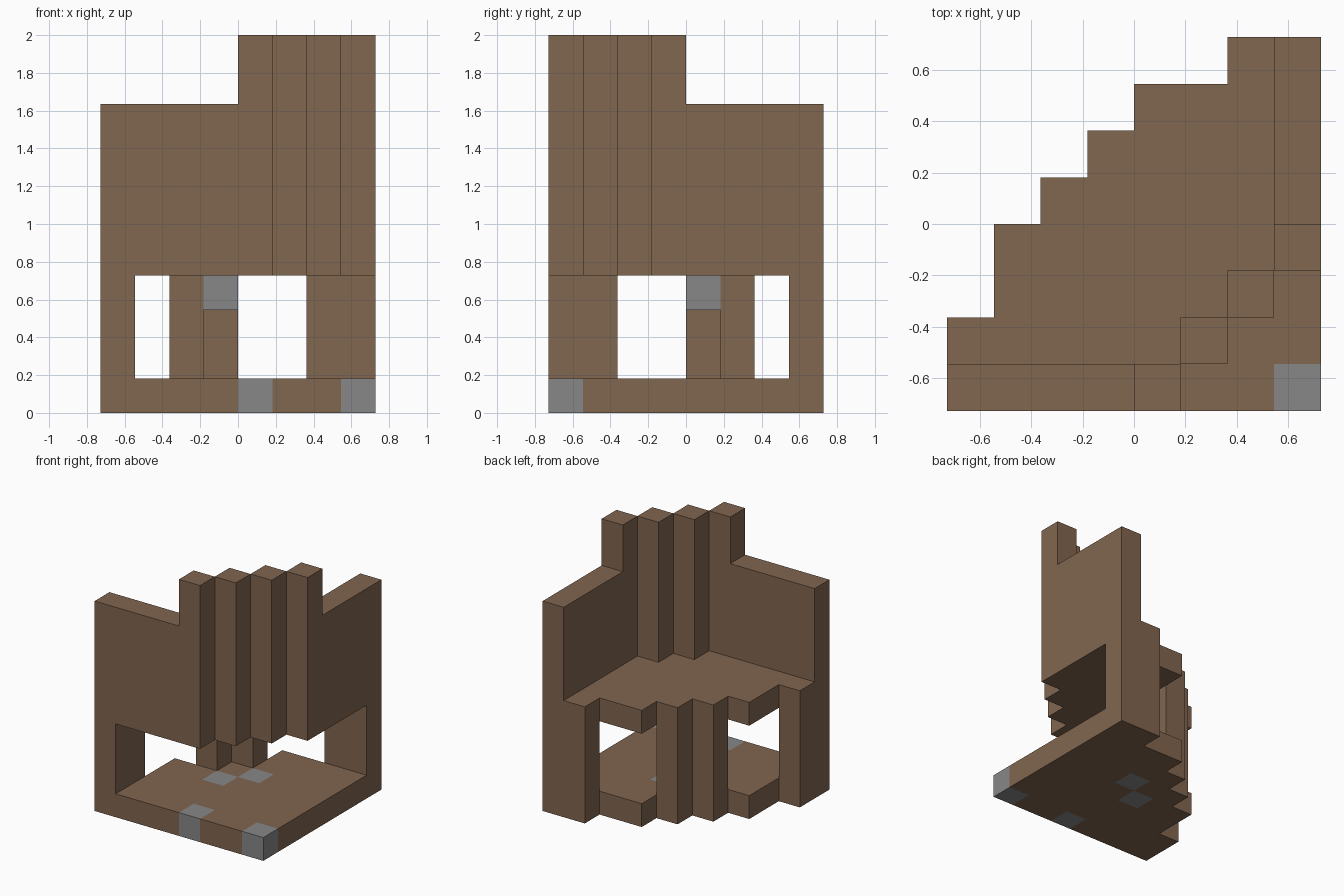
import bpy, bmesh
from math import floor
from mathutils import Matrix, Vector

old = bpy.data.objects.get("Cube")
if old:
    bpy.data.objects.remove(old, do_unlink=True)

U = 2 / 11   # edge of one block
N = 8        # blocks along each side


def material(name, rgb):
    m = bpy.data.materials.new(name)
    m.use_nodes = True
    color = (*rgb, 1)
    m.diffuse_color = color
    m.node_tree.nodes["Principled BSDF"].inputs["Base Color"].default_value = color
    return m


WOOD = material("brown_wood", (0.22, 0.132, 0.08))
STONE = material("grey_stone", (0.245, 0.245, 0.245))


def slab(name, cells, low, high, stone=()):
    """Extrude a plan of grid cells from one block level to another."""
    bm = bmesh.new()
    corners = {}

    def corner(i, j):
        if (i, j) not in corners:
            corners[i, j] = bm.verts.new((i, j, low))
        return corners[i, j]

    for i, j in cells:
        bm.faces.new([corner(i, j), corner(i + 1, j),
                      corner(i + 1, j + 1), corner(i, j + 1)])
    ext = bmesh.ops.extrude_face_region(bm, geom=bm.faces[:], use_keep_orig=True)
    top = [g for g in ext["geom"] if isinstance(g, bmesh.types.BMVert)]
    bmesh.ops.translate(bm, verts=top, vec=(0, 0, high - low))
    bmesh.ops.recalc_face_normals(bm, faces=bm.faces[:])
    bm.normal_update()

    # Each face takes the material of the cell just behind it
    for f in bm.faces:
        p = f.calc_center_median() - f.normal * 0.5
        f.material_index = int((floor(p.x), floor(p.y)) in stone)

    bm.transform(Matrix.Scale(U, 4) @ Matrix.Translation(Vector((-N / 2, -N / 2, 0))))
    mesh = bpy.data.meshes.new(name)
    bm.to_mesh(mesh)
    bm.free()
    mesh.materials.append(WOOD)
    mesh.materials.append(STONE)
    obj = bpy.data.objects.new(name, mesh)
    bpy.context.collection.objects.link(obj)
    return obj


# Stepped plan: first filled column of each row, front to back
starts = [0, 0, 1, 1, 2, 3, 4, 6]
plan = [(i, j) for j, s in enumerate(starts) for i in range(s, N)]

# Base with stone inlays
slab("base", plan, 0, 1, stone={(4, 0), (7, 0), (3, 3), (4, 4)})

# Raised floor behind the walls
slab("raised_floor", [(i, j) for i, j in plan if i - j < 4 and j > 0 and i < 7], 4, 5)

# Low walls on the front and the left side
slab("front_wall", [(i, 0) for i in range(4)], 4, 9)
slab("side_wall", [(7, j) for j in range(4, N)], 4, 9)

# Tall diagonal row of columns across the corner
for n in range(4):
    slab(f"tall_column_{n + 1}", [(4 + n, n)], 4, 11)

# Supports between base and raised floor
slab("front_support", [(0, 0), (0, 1)], 1, 4)
slab("back_support", [(6, 7), (7, 7)], 1, 4)
slab("middle_post_right", [(2, 4)], 1, 4)
slab("middle_post_left", [(3, 5)], 1, 4)

# Stone block hanging under the raised floor
slab("hanging_block", [(3, 4)], 3, 4, stone={(3, 4)})
